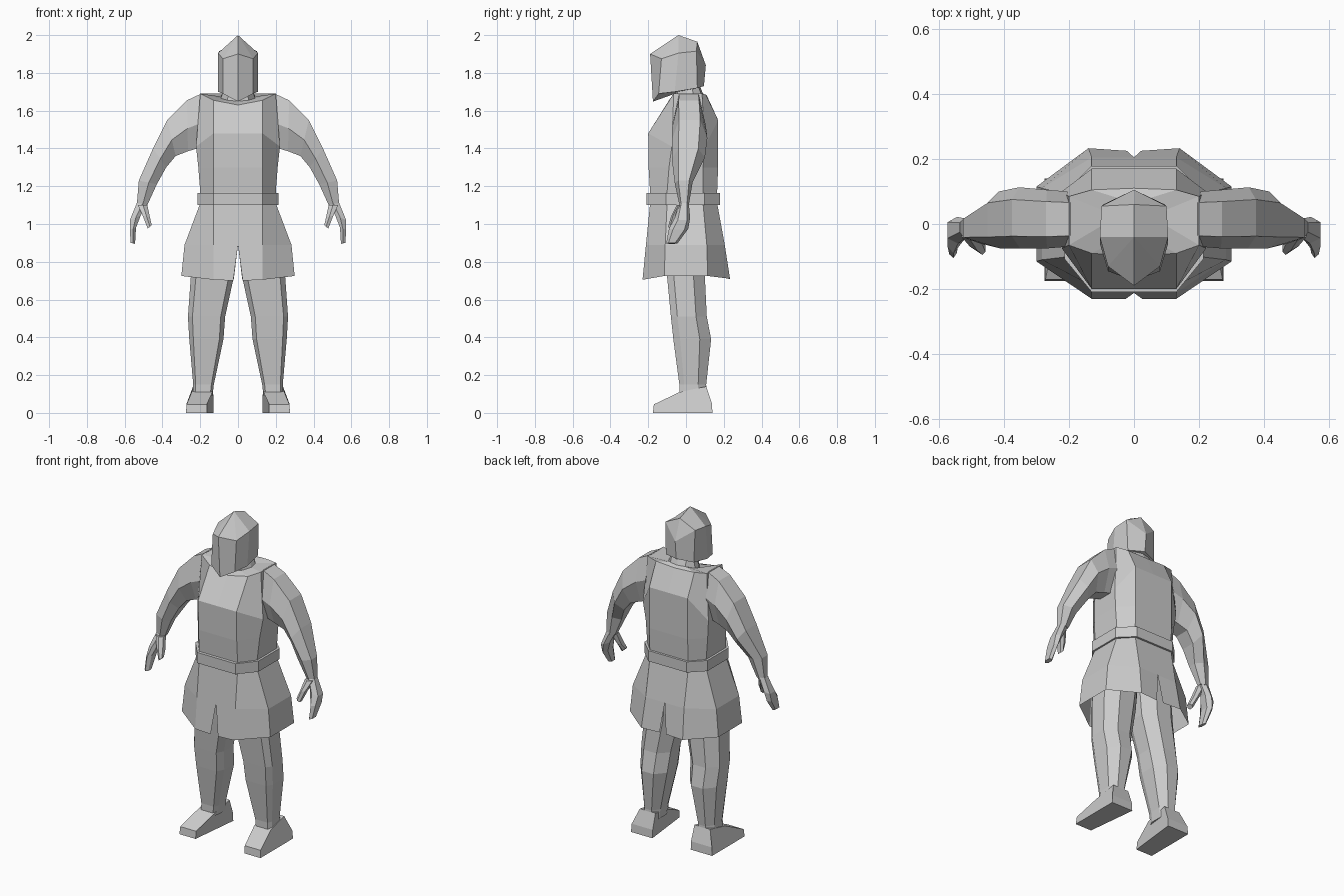
import bpy, bmesh

grey = bpy.data.materials.new("plain grey")
grey.diffuse_color = (0.6, 0.6, 0.6, 1)


def loft(name, rings, closed=False, caps=False):
    """Skin a list of rings, then mirror the result across x = 0."""
    bm = bmesh.new()
    vs = [[bm.verts.new(p) for p in r] for r in rings]
    n = len(rings[0])
    for a, b in zip(vs, vs[1:]):
        for i in range(n if closed else n - 1):
            j = (i + 1) % n
            bm.faces.new((a[i], a[j], b[j], b[i]))
    if caps:
        bm.faces.new(vs[0])
        bm.faces.new(vs[-1])
    bmesh.ops.remove_doubles(bm, verts=bm.verts[:], dist=0.0005)
    bmesh.ops.mirror(bm, geom=bm.verts[:] + bm.edges[:] + bm.faces[:],
                     axis='X', merge_dist=0.0005)
    bmesh.ops.recalc_face_normals(bm, faces=bm.faces[:])
    me = bpy.data.meshes.new(name)
    bm.to_mesh(me)
    bm.free()
    me.materials.append(grey)
    ob = bpy.data.objects.new(name, me)
    bpy.context.collection.objects.link(ob)
    return ob


def body_ring(z, xs, yf, yb, ysf, ysb, xm=0.13, grow=0.0):
    """Half of a torso section, from front centre to back centre."""
    g = grow
    return [(0, yf - g, z), (xm, yf - g, z), (xs + g, ysf - g / 2, z),
            (xs + g, ysb + g / 2, z), (xm, yb + g, z), (0, yb + g, z)]


# torso with shoulders, collar and neck
loft("torso", [
    body_ring(1.08, 0.20, -0.19, 0.165, -0.10, 0.09),
    body_ring(1.17, 0.20, -0.19, 0.165, -0.10, 0.09),
    body_ring(1.30, 0.21, -0.198, 0.17, -0.09, 0.09),
    [(0, -0.20, 1.48), (0.13, -0.20, 1.48), (0.222, -0.075, 1.41),
     (0.222, 0.10, 1.41), (0.13, 0.17, 1.55), (0, 0.17, 1.55)],
    [(0, -0.10, 1.63), (0.13, -0.09, 1.655), (0.20, -0.065, 1.69),
     (0.20, 0.085, 1.69), (0.13, 0.105, 1.685), (0, 0.11, 1.68)],
    [(0, -0.06, 1.65), (0.055, -0.05, 1.655), (0.09, 0, 1.665),
     (0.09, 0.04, 1.675), (0.05, 0.08, 1.69), (0, 0.09, 1.69)],
    [(0, -0.05, 1.74), (0.05, -0.04, 1.74), (0.07, 0, 1.74),
     (0.07, 0.03, 1.74), (0.05, 0.06, 1.74), (0, 0.07, 1.74)],
])

# belt band
loft("belt", [
    body_ring(1.10, 0.195, -0.19, 0.16, -0.10, 0.09),
    body_ring(1.10, 0.20, -0.195, 0.165, -0.10, 0.09, grow=0.014),
    body_ring(1.165, 0.20, -0.195, 0.165, -0.10, 0.09, grow=0.014),
    body_ring(1.165, 0.195, -0.19, 0.16, -0.10, 0.09),
])

# flared tunic skirt, slit at front and back
hem = [(0.025, -0.23, 0.70), (0.13, -0.23, 0.705), (0.30, -0.115, 0.725),
       (0.30, 0.115, 0.725), (0.14, 0.233, 0.71), (0.022, 0.225, 0.71)]
loft("skirt", [
    body_ring(1.11, 0.20, -0.19, 0.165, -0.10, 0.09),
    body_ring(0.89, 0.283, -0.212, 0.205, -0.11, 0.11),
    hem,
])


# legs
def leg_ring(z, xi, xo, yf, yb):
    w, d = xo - xi, yb - yf
    return [(xi, yf + .22 * d, z), (xi + .12 * w, yf, z), (xo - .12 * w, yf, z),
            (xo, yf + .18 * d, z), (xo, yb - .3 * d, z), (xo - .28 * w, yb, z),
            (xi + .28 * w, yb, z), (xi, yb - .3 * d, z)]


loft("legs", [leg_ring(*r) for r in (
    (0.95, 0.001, 0.23, -0.12, 0.11),
    (0.72, 0.022, 0.25, -0.10, 0.10),
    (0.51, 0.068, 0.265, -0.08, 0.11),
    (0.39, 0.077, 0.258, -0.067, 0.133),
    (0.15, 0.128, 0.237, -0.035, 0.107),
    (0.09, 0.135, 0.24, -0.035, 0.11))], closed=True, caps=True)

# shoes: side profile given as y, z, inner x, outer x
shoe = [(-0.175, 0, 0.165, 0.275), (0.14, 0, 0.13, 0.275),
        (0.137, 0.05, 0.13, 0.272), (0.107, 0.14, 0.132, 0.238),
        (-0.034, 0.11, 0.135, 0.245), (-0.17, 0.045, 0.165, 0.272)]
loft("shoes", [[(p[k], p[0], p[1]) for p in shoe] for k in (2, 3)],
     closed=True, caps=True)


# arms, fingers and thumbs
def arm_ring(ox, oz, ix, iz, yf, yb):
    d = yb - yf

    def at(t, y):
        return (ix + (ox - ix) * t, y, iz + (oz - iz) * t)
    return [at(1, yf + .2 * d), at(1, yb - .2 * d), at(.5, yb),
            at(0, yb - .25 * d), at(0, yf + .25 * d), at(.45, yf)]


limbs = {
    "arms": [(0.195, 1.69, 0.215, 1.40, -0.07, 0.10),
             (0.27, 1.655, 0.265, 1.385, -0.075, 0.105),
             (0.375, 1.55, 0.33, 1.36, -0.075, 0.113),
             (0.45, 1.40, 0.38, 1.30, -0.075, 0.10),
             (0.525, 1.23, 0.43, 1.21, -0.06, 0.035),
             (0.536, 1.10, 0.48, 1.10, -0.035, 0.015)],
    "fingers": [(0.536, 1.11, 0.48, 1.11, -0.035, 0.015),
                (0.573, 1.02, 0.515, 1.045, -0.06, 0.022),
                (0.573, 0.97, 0.54, 0.98, -0.09, 0.012),
                (0.568, 0.90, 0.545, 0.895, -0.105, -0.045)],
    "thumbs": [(0.53, 1.10, 0.48, 1.10, -0.05, 0.0),
               (0.505, 1.045, 0.465, 1.03, -0.08, -0.025),
               (0.478, 0.975, 0.457, 0.995, -0.095, -0.055)],
}
for part, rows in limbs.items():
    loft(part, [arm_ring(*r) for r in rows], closed=True, caps=True)

# pointed helmet covering the head
apex, back = (0, -0.04, 2.0), (0, 0.06, 1.965)
under = (0, -0.03, 1.70)
loft("helmet", [
    [under] * 5,
    [(0, -0.175, 1.648), (0.08, -0.145, 1.69), (0.105, -0.06, 1.70),
     (0.095, 0.06, 1.72), (0, 0.095, 1.73)],
    [(0, -0.19, 1.90), (0.08, -0.13, 1.875), (0.105, -0.04, 1.905),
     (0.10, 0.055, 1.915), (0, 0.105, 1.84)],
    [apex, apex, apex, back, back],
])
